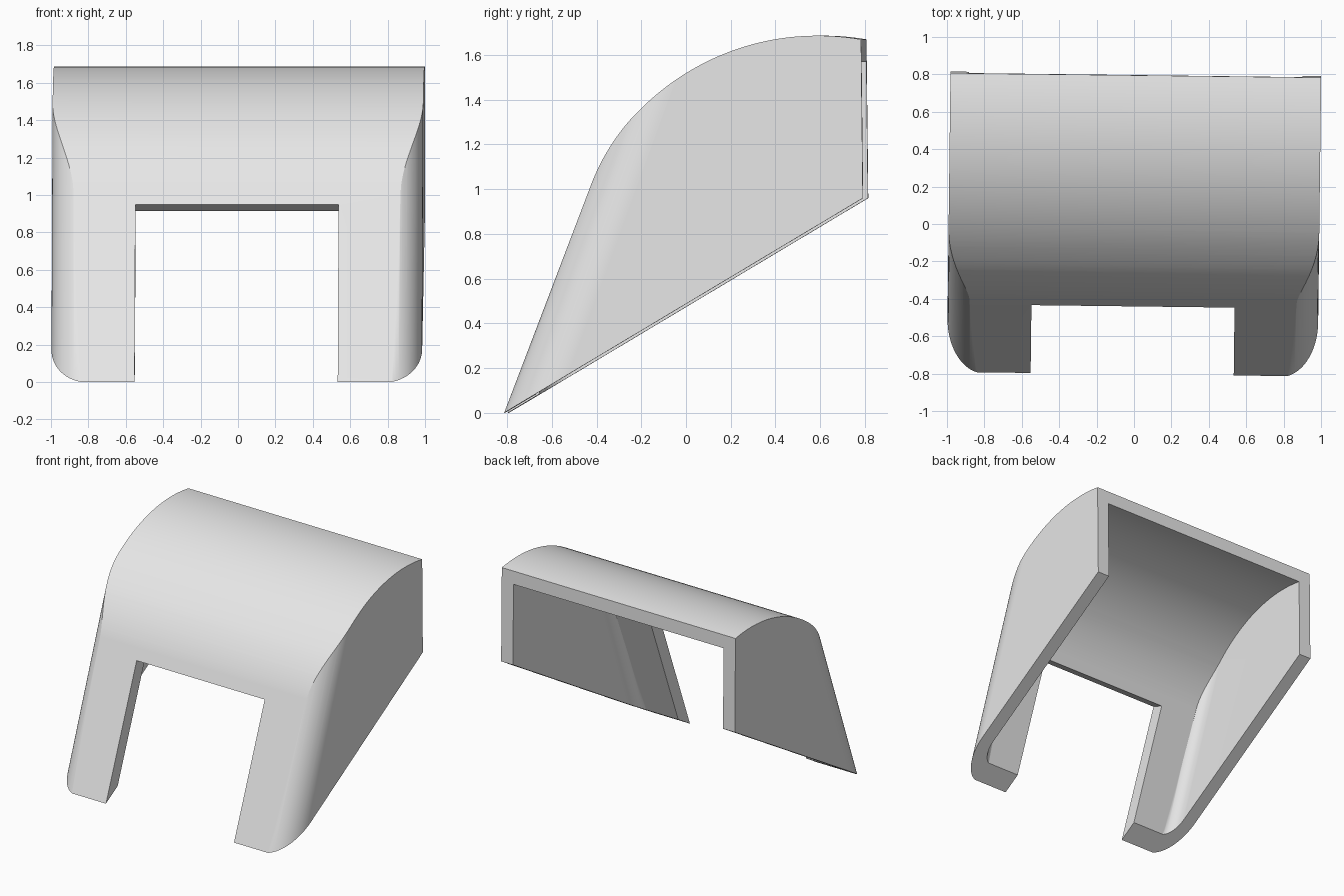
import bpy, bmesh, math
from mathutils import Vector, Matrix
from mathutils.geometry import interpolate_bezier

cube = bpy.data.objects.get("Cube")
if cube:
    bpy.data.objects.remove(cube, do_unlink=True)

WALL = 0.1
HALF = 0.991
TOE = Vector((-0.803, 0))          # lower front edge (y, z)
BEND = Vector((-0.41, 1.03))       # where the flat front starts to curve
LEAN = (BEND - TOE).normalized()
INWARD = Vector((LEAN.y, -LEAN.x))


def prism(name, points, to_start, sweep):
    """Closed outline placed by to_start(a, b), extruded along sweep."""
    bm = bmesh.new()
    face = bm.faces.new([bm.verts.new(to_start(*p)) for p in points])
    out = bmesh.ops.extrude_face_region(bm, geom=[face])
    moved = [g for g in out["geom"] if isinstance(g, bmesh.types.BMVert)]
    bmesh.ops.translate(bm, verts=moved, vec=sweep)
    bmesh.ops.recalc_face_normals(bm, faces=bm.faces)
    mesh = bpy.data.meshes.new(name)
    bm.to_mesh(mesh)
    bm.free()
    obj = bpy.data.objects.new(name, mesh)
    bpy.context.collection.objects.link(obj)
    return obj


def side_profile(name, points, half):
    return prism(name, points, lambda y, z: (-half, y, z), (2 * half, 0, 0))


def rounded_plan(name, rx, ry, steps=20):
    """Plan with rounded front corners, swept up along the leaning front."""
    cx, cy, shear, low, tall = 0.793, -0.577, 0.365, -0.5, 2.6
    arc = [(cx + rx * math.sin(a), cy - ry * math.cos(a))
           for a in (i * math.pi / 2 / steps for i in range(steps + 1))]
    half = arc + [(cx + rx, 2)]
    outline = half + [(-x, y) for x, y in reversed(half)]
    return prism(name, outline, lambda x, y: (x, y + shear * low, low),
                 (0, shear * tall, tall))


def boolean(obj, tool, operation):
    mod = obj.modifiers.new(operation.title(), 'BOOLEAN')
    mod.operation, mod.solver, mod.object = operation, 'EXACT', tool
    bpy.ops.object.select_all(action='DESELECT')
    bpy.context.view_layer.objects.active = obj
    obj.select_set(True)
    bpy.ops.object.modifier_apply(modifier=mod.name)
    bpy.data.objects.remove(tool, do_unlink=True)


# Curved roof line from the front bend to the back edge
shoulder = Vector((-0.19, 1.36))
roof = interpolate_bezier(BEND, Vector((-0.365, 1.145)), Vector((-0.29, 1.265)), shoulder, 14)
roof += interpolate_bezier(shoulder, Vector((0.072, 1.618)), Vector((0.433, 1.732)),
                           Vector((0.795, 1.67)), 28)[1:]
roof = [Vector(p[:2]) for p in roof]

# Outer body
shell = side_profile("hood_shell", [TOE] + roof + [Vector((0.803, 0.96))], HALF + 0.1)
boolean(shell, rounded_plan("outer_corners", 0.198, 0.23), 'INTERSECT')

# Hollow, offset from the roof line and running out of the back and bottom
inner = []
for i, p in enumerate(roof):
    t = (roof[min(i + 1, len(roof) - 1)] - roof[max(i - 1, 0)]).normalized()
    if i == 0:
        t = LEAN
    inner.append(p + WALL * Vector((t.y, -t.x)))
outline = [inner[0] - 1.5 * LEAN] + inner + [inner[-1] + Vector((0.5, -0.05)), Vector((1.3, -0.45))]
hollow = side_profile("hollow", outline, HALF + 0.1)
boolean(hollow, rounded_plan("inner_corners", 0.098, 0.12), 'INTERSECT')
boolean(shell, hollow, 'DIFFERENCE')

# Front opening, cut square to the front wall
edge = TOE + LEAN * (0.95 / LEAN.y)
a, b = edge - 0.3 * INWARD, edge + 0.2 * INWARD
opening = side_profile("opening", [a, b, b - 1.6 * LEAN, a - 1.6 * LEAN], 0.543)
boolean(shell, opening, 'DIFFERENCE')

# Slight turn of the whole part
shell.data.transform(Matrix.Rotation(math.radians(-0.7), 4, 'Z'))

# Colour and shading
grey = bpy.data.materials.new("light_grey")
grey.use_nodes = True
colour = (0.8, 0.8, 0.8, 1)
grey.diffuse_color = colour
next(n for n in grey.node_tree.nodes
     if n.type == 'BSDF_PRINCIPLED').inputs["Base Color"].default_value = colour
shell.data.materials.clear()
shell.data.materials.append(grey)
bpy.context.view_layer.objects.active = shell
shell.select_set(True)
bpy.ops.object.shade_smooth_by_angle(angle=math.radians(25))
weighted = shell.modifiers.new("Even Normals", 'WEIGHTED_NORMAL')
weighted.keep_sharp = True
